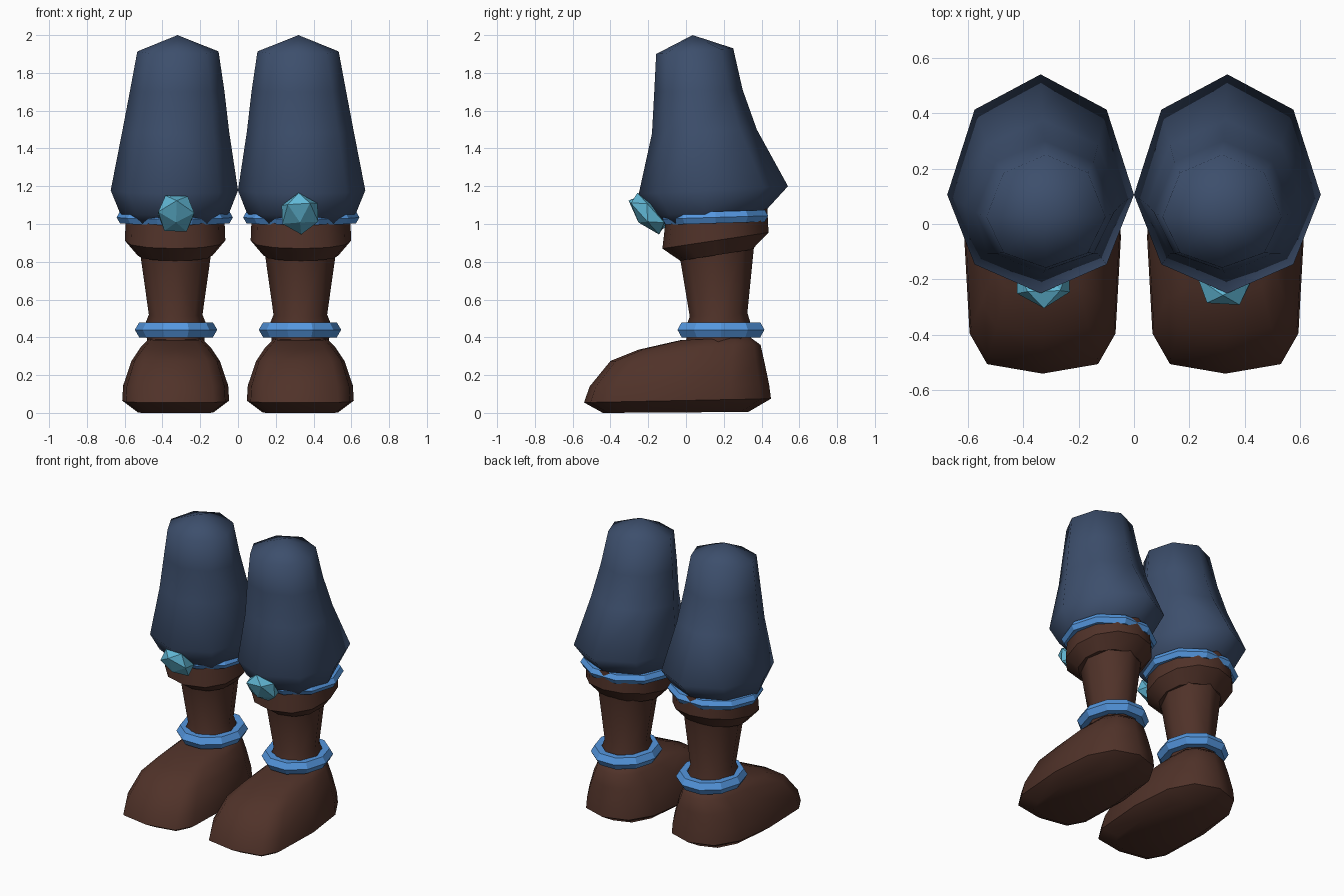
import bpy, bmesh, math
from mathutils import Matrix, Vector

if "Cube" in bpy.data.objects:
    bpy.data.objects.remove(bpy.data.objects["Cube"])


def material(name, rgb):
    m = bpy.data.materials.new(name)
    m.diffuse_color = (*rgb, 1)
    m.use_nodes = True
    m.node_tree.nodes["Principled BSDF"].inputs["Base Color"].default_value = m.diffuse_color
    return m


CLOTH = material("navy cloth", (0.046, 0.077, 0.15))
LEATHER = material("brown leather", (0.080, 0.032, 0.022))
BLUE = material("bright blue band", (0.09, 0.31, 0.74))
GEM = material("teal gem", (0.12, 0.48, 0.67))


def finish(name, bm, mat, angle=None):
    bmesh.ops.recalc_face_normals(bm, faces=bm.faces)
    me = bpy.data.meshes.new(name)
    bm.to_mesh(me)
    bm.free()
    me.materials.append(mat)
    ob = bpy.data.objects.new(name, me)
    bpy.context.collection.objects.link(ob)
    if angle:
        bpy.context.view_layer.objects.active = ob
        ob.select_set(True)
        bpy.ops.object.shade_smooth_by_angle(angle=math.radians(angle))
        ob.select_set(False)
    return ob


def loft(name, mat, rings, n, side, angle, front=1.0, back=1.0, mid=0.5, apex=None, wave=()):
    """Rings are (x centre, half width, front y, front z, back y, back z)."""
    bm = bmesh.new()
    loops = []
    for i, (cx, rx, y0, z0, y1, z1) in enumerate(rings):
        loop = []
        for k in range(n):
            a = math.tau * k / n - math.pi / 2
            c, s = math.cos(a), math.sin(a)
            p = front if s < 0 else back      # lower power gives a squarer end
            c = math.copysign(abs(c) ** p, c)
            s = math.copysign(abs(s) ** p, s)
            t = mid + s * (mid if s < 0 else 1 - mid)
            z = z0 + (z1 - z0) * t
            if i in wave and s > -0.2:
                z += 0.022 * (-1) ** k
            loop.append(bm.verts.new((side * (cx + rx * c), y0 + (y1 - y0) * t, z)))
        loops.append(loop)
    for a, b in zip(loops, loops[1:]):
        for k in range(n):
            bm.faces.new((a[k], a[(k + 1) % n], b[(k + 1) % n], b[k]))
    bm.faces.new(loops[0])
    if apex:
        tip = bm.verts.new((side * apex[0], apex[1], apex[2]))
        for k in range(n):
            bm.faces.new((loops[-1][k], loops[-1][(k + 1) % n], tip))
    else:
        bm.faces.new(loops[-1])
    return finish(name, bm, mat, angle)


def band(name, center, rx, ry, r, tilt, n=10):
    """Faceted ring with a hexagonal section."""
    bm = bmesh.new()
    rows = []
    for k in range(n):
        a = math.tau * k / n
        row = []
        for j in range(6):
            b = math.tau * j / 6
            d = r * math.cos(b)
            x, y = (rx + d) * math.cos(a), (ry + d) * math.sin(a)
            row.append(bm.verts.new(Vector(center) + Vector((x, y, r * math.sin(b) + tilt * y))))
        rows.append(row)
    for k in range(n):
        a, b = rows[k], rows[(k + 1) % n]
        for j in range(6):
            bm.faces.new((a[j], b[j], b[(j + 1) % 6], a[(j + 1) % 6]))
    return finish(name, bm, BLUE)


for side, label in ((-1, "left"), (1, "right")):
    # Baggy trouser leg
    loft(label + "_trouser_leg", CLOTH, [
        (0.335, 0.245, -0.12, 1.00, 0.37, 1.03),
        (0.336, 0.29, -0.17, 1.045, 0.43, 1.08),
        (0.337, 0.337, -0.25, 1.16, 0.54, 1.20),
        (0.33, 0.283, -0.18, 1.48, 0.375, 1.50),
        (0.322, 0.25, -0.168, 1.70, 0.30, 1.71),
        (0.318, 0.215, -0.158, 1.90, 0.25, 1.93),
    ], 8, side, 75, mid=0.45, apex=(0.32, 0.035, 2.0))

    # Boot shaft
    loft(label + "_boot_shaft", LEATHER, [
        (0.33, 0.15, 0.0, 0.36, 0.34, 0.36),
        (0.33, 0.16, 0.005, 0.47, 0.34, 0.48),
        (0.33, 0.142, 0.02, 0.51, 0.325, 0.53),
        (0.33, 0.19, -0.035, 0.84, 0.36, 0.88),
    ], 8, side, 60)

    # Tilted cuff with a wavy rear rim
    loft(label + "_boot_cuff", LEATHER, [
        (0.333, 0.20, -0.03, 0.805, 0.35, 0.865),
        (0.333, 0.266, -0.125, 0.87, 0.437, 0.955),
        (0.333, 0.262, -0.11, 1.0, 0.43, 1.065),
        (0.333, 0.23, -0.08, 1.0, 0.385, 1.06),
    ], 12, side, 35, front=0.9, wave=(2, 3))

    # Rounded foot with a broad toe
    loft(label + "_boot_foot", LEATHER, [
        (0.33, 0.20, -0.44, 0.0, 0.33, 0.005),
        (0.33, 0.283, -0.54, 0.055, 0.45, 0.075),
        (0.33, 0.278, -0.51, 0.14, 0.44, 0.15),
        (0.33, 0.235, -0.40, 0.275, 0.415, 0.27),
        (0.33, 0.185, -0.25, 0.335, 0.395, 0.36),
        (0.33, 0.14, -0.03, 0.385, 0.34, 0.40),
    ], 12, side, 50, front=0.5, back=0.8)

    # Ankle and knee bands
    band(label + "_ankle_band", (side * 0.328, 0.185, 0.44), 0.172, 0.196, 0.046, 0)
    band(label + "_knee_band", (side * 0.335, 0.155, 1.035), 0.272, 0.258, 0.036, 0.03)

    # Faceted knee gem
    bm = bmesh.new()
    bmesh.ops.create_icosphere(bm, subdivisions=1, radius=1)
    turn = Matrix.Rotation(math.radians(20 if side < 0 else 50), 4, 'Z')
    size = Matrix.Diagonal((0.112, 0.135, 0.07, 1))
    lean = Matrix.Rotation(math.radians(-48), 4, 'X')
    place = Matrix.Translation((side * 0.328, -0.2, 1.055))
    bm.transform(place @ lean @ size @ turn)
    finish(label + "_knee_gem", bm, GEM)
